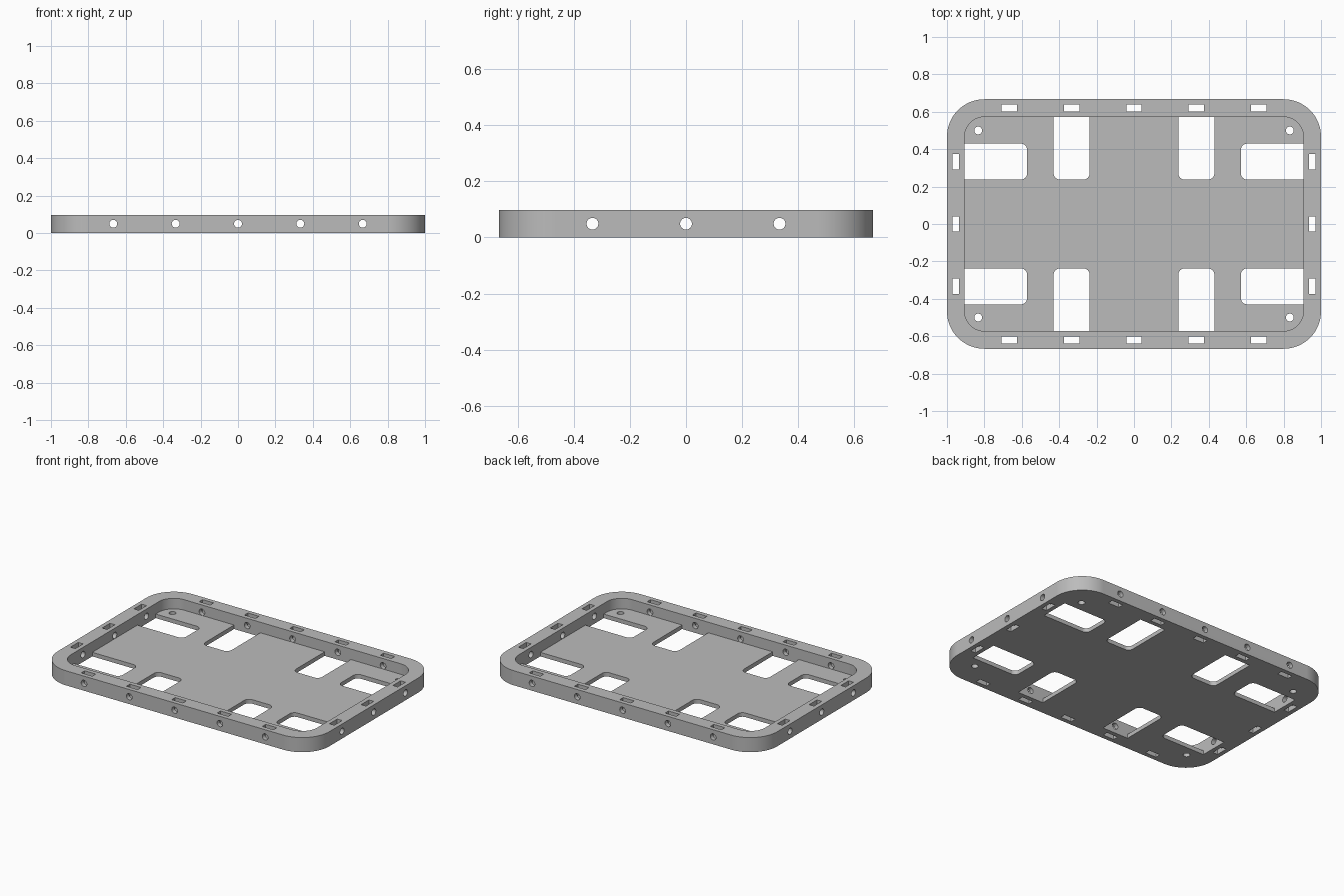
import bpy
import bmesh
from math import cos, sin, pi, radians
from mathutils import Matrix

cube = bpy.data.objects.get("Cube")
if cube:
    bpy.data.objects.remove(cube, do_unlink=True)

HEIGHT, FLOOR = 0.097, 0.027
OUT_X, OUT_Y = 1.0, 0.667
IN_X, IN_Y = 0.907, 0.573
HOLE_R, HOLE_Z = 0.021, 0.049

grey = bpy.data.materials.new("light grey")
grey.use_nodes = True
grey.diffuse_color = (0.5, 0.5, 0.5, 1)
grey.node_tree.nodes["Principled BSDF"].inputs["Base Color"].default_value = (0.5, 0.5, 0.5, 1)


def block(bm, x0, x1, y0, y1, z0, z1, radii=(0, 0, 0, 0), steps=12):
    """Prism with a radius per corner: (+x+y, -x+y, -x-y, +x-y)."""
    corners = [(x1, y1, -1, -1), (x0, y1, 1, -1), (x0, y0, 1, 1), (x1, y0, -1, 1)]
    outline = []
    for i, ((x, y, sx, sy), r) in enumerate(zip(corners, radii)):
        if r == 0:
            outline.append((x, y))
            continue
        for k in range(steps + 1):
            a = (i + k / steps) * pi / 2
            outline.append((x + sx * r + r * cos(a), y + sy * r + r * sin(a)))
    low = [bm.verts.new((x, y, z0)) for x, y in outline]
    high = [bm.verts.new((x, y, z1)) for x, y in outline]
    bm.faces.new(low[::-1])
    bm.faces.new(high)
    for i in range(len(low)):
        j = (i + 1) % len(low)
        bm.faces.new((low[i], low[j], high[j], high[i]))


def drill(bm, centre, length, axis=None):
    turn = Matrix.Rotation(pi / 2, 4, axis) if axis else Matrix()
    bmesh.ops.create_cone(bm, cap_ends=True, segments=32, radius1=HOLE_R, radius2=HOLE_R,
                          depth=length, matrix=Matrix.Translation(centre) @ turn)


def make_object(name, bm):
    mesh = bpy.data.meshes.new(name)
    bm.to_mesh(mesh)
    bm.free()
    mesh.materials.append(grey)
    obj = bpy.data.objects.new(name, mesh)
    bpy.context.collection.objects.link(obj)
    return obj


# Rounded slab
bm = bmesh.new()
block(bm, -OUT_X, OUT_X, -OUT_Y, OUT_Y, 0, HEIGHT, (0.2,) * 4, 16)
tray = make_object("tray", bm)

# Recess inside the rim
recess = bmesh.new()
block(recess, -IN_X, IN_X, -IN_Y, IN_Y, FLOOR, HEIGHT + 0.1, (0.11,) * 4, 16)

# Floor windows, rounded only on the sides away from the rim, and corner holes
openings = bmesh.new()
R = 0.035
for sx in (-1, 1):
    for sy in (-1, 1):
        xs = sorted((sx * 0.571, sx * IN_X))
        ys = sorted((sy * 0.237, sy * 0.43))
        block(openings, *xs, *ys, -0.05, FLOOR + 0.01, (0, R, R, 0) if sx > 0 else (R, 0, 0, R))
        xs = sorted((sx * 0.237, sx * 0.43))
        ys = sorted((sy * 0.237, sy * IN_Y))
        block(openings, *xs, *ys, -0.05, FLOOR + 0.01, (0, 0, R, R) if sy > 0 else (R, R, 0, 0))
        drill(openings, (sx * 0.833, sy * 0.5, 0), 0.2)

# Vertical slots through the rim, and round holes through its sides
slots, side_holes = bmesh.new(), bmesh.new()
mid_x, mid_y = 0.953, 0.62
for s in (-1, 1):
    for i in range(-2, 3):
        x, y = i / 3, s * mid_y
        block(slots, x - 0.041, x + 0.041, y - 0.018, y + 0.018, -0.05, 0.2)
        drill(side_holes, (x, y, HOLE_Z), 0.13, 'X')
    for i in range(-1, 2):
        x, y = s * mid_x, i / 3
        block(slots, x - 0.018, x + 0.018, y - 0.041, y + 0.041, -0.05, 0.2)
        drill(side_holes, (x, y, HOLE_Z), 0.13, 'Y')

cutters = []
for name, bm in (("recess", recess), ("openings", openings),
                 ("slots", slots), ("side_holes", side_holes)):
    cutter = make_object(name + "_cutter", bm)
    cutter.hide_render = True
    cutters.append(cutter)
    mod = tray.modifiers.new(name, 'BOOLEAN')
    mod.operation, mod.solver, mod.object = 'DIFFERENCE', 'EXACT', cutter

# Bake the cuts and drop the cutters
bpy.context.view_layer.update()
result = bpy.data.meshes.new_from_object(tray.evaluated_get(bpy.context.evaluated_depsgraph_get()))
tray.modifiers.clear()
tray.data = result
for cutter in cutters:
    bpy.data.objects.remove(cutter, do_unlink=True)

bpy.ops.object.select_all(action='DESELECT')
tray.select_set(True)
bpy.context.view_layer.objects.active = tray
bpy.ops.object.shade_smooth_by_angle(angle=radians(30))
weighted = tray.modifiers.new("clean_shading", 'WEIGHTED_NORMAL')
weighted.keep_sharp = True
